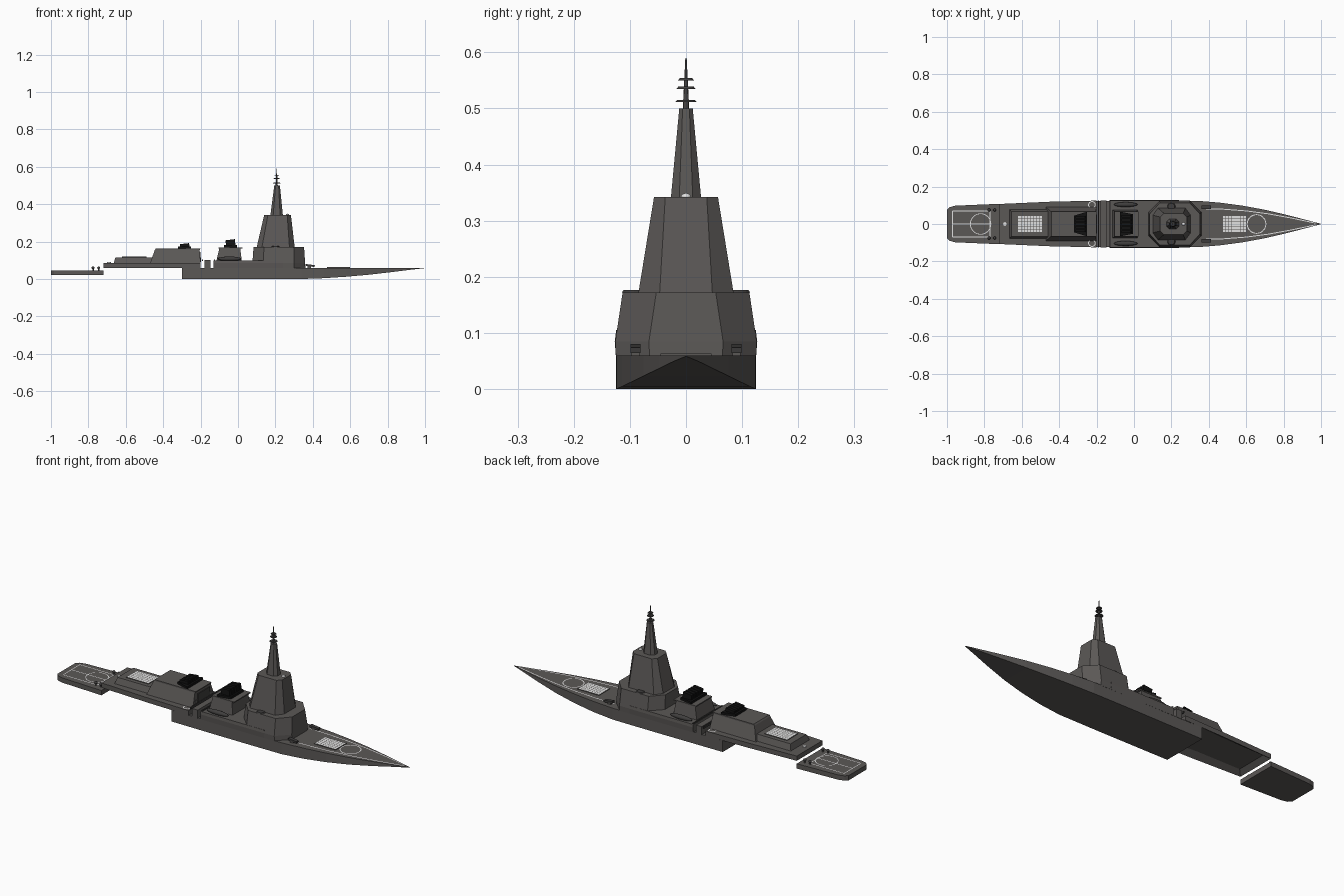
import bpy, bmesh, math
from mathutils import Vector, Matrix

cube = bpy.data.objects.get("Cube")
if cube:
    bpy.data.objects.remove(cube, do_unlink=True)


def material(name, r, g, b):
    m = bpy.data.materials.new(name)
    m.use_nodes = True
    m.diffuse_color = (r, g, b, 1)
    m.node_tree.nodes["Principled BSDF"].inputs["Base Color"].default_value = (r, g, b, 1)
    return m


GREY = material("ship grey", 0.105, 0.098, 0.094)
DARK = material("dark grey", 0.05, 0.048, 0.047)
BLACK = material("funnel black", 0.006, 0.006, 0.006)
WHITE = material("marking white", 0.75, 0.75, 0.75)


def finish(name, bm, mat, smooth=False):
    bmesh.ops.recalc_face_normals(bm, faces=bm.faces)
    me = bpy.data.meshes.new(name)
    bm.to_mesh(me)
    bm.free()
    me.materials.append(mat)
    ob = bpy.data.objects.new(name, me)
    bpy.context.collection.objects.link(ob)
    if smooth:
        for p in me.polygons:
            p.use_smooth = True
    return ob


def mirrored(half):
    """Close a half outline by mirroring it across the centreline."""
    return half + [(x, -y) for x, y in reversed(half)]


def octagon(x0, x1, w, cx, cy):
    """Plan with cut corners."""
    return mirrored([(x0, w - cy), (x0 + cx, w), (x1 - cx, w), (x1, w - cy)])


def rect(x0, x1, w, w1=None):
    return mirrored([(x0, w), (x1, w if w1 is None else w1)])


def loft(name, levels, mat=GREY, recess=0):
    """Skin matching plans at rising heights; levels = [(z, plan), ...]."""
    bm = bmesh.new()
    rings = [[bm.verts.new((x, y, z)) for x, y in plan] for z, plan in levels]
    n = len(rings[0])
    for a, b in zip(rings, rings[1:]):
        for i in range(n):
            j = (i + 1) % n
            bm.faces.new((a[i], a[j], b[j], b[i]))
    bottom = bm.faces.new(rings[0])
    bm.faces.new(rings[-1])
    if recess:
        bmesh.ops.recalc_face_normals(bm, faces=bm.faces)
        bmesh.ops.inset_region(bm, faces=[bottom], thickness=0.035, depth=-recess)
    return finish(name, bm, mat)


def box(name, centre, size, mat=GREY, tilt=0):
    bm = bmesh.new()
    bmesh.ops.create_cube(bm, size=1, matrix=Matrix.Translation(centre)
                          @ Matrix.Rotation(tilt, 4, 'Y') @ Matrix.Diagonal((*size, 1)))
    return finish(name, bm, mat)


def cone(name, centre, r1, r2, depth, mat=GREY, sides=16):
    bm = bmesh.new()
    bmesh.ops.create_cone(bm, cap_ends=True, segments=sides, radius1=r1, radius2=r2,
                          depth=depth, matrix=Matrix.Translation(centre))
    return finish(name, bm, mat)


def ball(name, centre, size, mat=GREY):
    bm = bmesh.new()
    bmesh.ops.create_uvsphere(bm, u_segments=16, v_segments=8, radius=1,
                              matrix=Matrix.Translation(centre) @ Matrix.Diagonal((*size, 1)))
    return finish(name, bm, mat, True)


def stripe(name, points, z, width=0.005, closed=False):
    """Thin painted line laid on a deck."""
    bm = bmesh.new()
    pts = [Vector((x, y, z + 0.0015)) for x, y in points]
    if closed:
        pts.append(pts[0])
    for a, b in zip(pts, pts[1:]):
        d = (b - a).normalized()
        side = Vector((-d.y, d.x, 0)) * width / 2
        bm.faces.new([bm.verts.new(p) for p in (a - side, b - side, b + side, a + side)])
    return finish(name, bm, WHITE)


def circle(x, y, r, n=32):
    return [(x + r * math.cos(math.tau * i / n), y + r * math.sin(math.tau * i / n))
            for i in range(n)]


def missile_grid(name, x0, x1, w, z, nx=8, ny=6):
    """White hatch cells on a raised plate."""
    box(name + "_plate", ((x0 + x1) / 2, 0, z + 0.001), (x1 - x0, 2 * w, 0.004))
    bm = bmesh.new()
    dx, dy = (x1 - x0) / nx, 2 * w / ny
    for i in range(nx):
        for j in range(ny):
            c = Vector((x0 + (i + .5) * dx, -w + (j + .5) * dy, z + 0.004))
            bm.faces.new([bm.verts.new(c + Vector((sx * dx * .44, sy * dy * .44, 0)))
                          for sx, sy in ((-1, -1), (1, -1), (1, 1), (-1, 1))])
    finish(name + "_hatches", bm, WHITE)


def exhausts(name, x0, x1, w0, w1, z, top):
    """Black trapezoid base with a row of raked uptakes."""
    loft(name + "_base", [(z - 0.002, rect(x0, x1, w0, w1)), (z + 0.012, rect(x0, x1, w0, w1))], BLACK)
    w = min(w0, w1)
    for i in range(5):
        y = -w + w * (2 * i + 1) / 5
        box(f"{name}_uptake_{i}", ((x0 + x1) / 2, y, (z + top) / 2),
            ((x1 - x0) * .72, w * .3, top - z - .006), BLACK, -0.12)


# Main hull: straight sides, keel rising towards the pointed bow
BEAM, DECK = 0.125, 0.06
sections = [(-.3, .123), (.1, .125), (.34, .124), (.46, .114), (.58, .098),
            (.7, .076), (.82, .048), (.92, .022), (1.0, .0008)]
bm = bmesh.new()
rings = []
for x, w in sections:
    keel = min(DECK * (1 - w / .123), DECK - .002) if x > .34 else 0
    rings.append([bm.verts.new((x, y, z)) for y, z in
                  ((-w, keel), (w, keel), (w, DECK), (-w, DECK))])
for a, b in zip(rings, rings[1:]):
    for i in range(4):
        j = (i + 1) % 4
        bm.faces.new((a[i], a[j], b[j], b[i]))
bm.faces.new(rings[0])
bm.faces.new(rings[-1])
finish("main_hull", bm, GREY)

# Separate stern deck and the raised after deck
stern = mirrored([(-1, .075), (-.985, .09), (-.955, .098), (-.72, .108)])
loft("stern_deck", [(.02, stern), (.045, stern)])
after = mirrored([(-.72, .107), (-.45, .119), (-.2, .125)])
loft("after_deck", [(.06, after), (.085, after)], recess=.02)

# Amidships decks and cross wall
box("cross_wall", (-.163, 0, .08), (.032, .25, .044))
loft("midship_deck", [(.058, rect(-.13, .24, .125)), (.085, rect(-.13, .24, .127)),
                      (.1, rect(-.13, .24, .125))])
for x in (-.19, -.125):
    box("deck_edge_rail", (x, 0, .1), (.006, .25, .01), DARK)

# Hangar and after missile block
loft("after_block", [(.084, rect(-.665, -.2, .078)), (.116, rect(-.655, -.2, .066))])
loft("hangar", [(.084, rect(-.47, -.2, .09)), (.155, rect(-.445, -.205, .066)),
                (.162, rect(-.44, -.2, .066))])
box("hangar_door", (-.199, 0, .118), (.004, .1, .055), DARK)
missile_grid("after_missiles", -.62, -.49, .045, .116)
exhausts("after_funnel", -.32, -.25, .045, .066, .162, .192)

# Forward funnel
loft("funnel_house", [(.099, rect(-.115, .02, .075)), (.163, rect(-.1, .012, .066))])
box("funnel_roof", (-.04, 0, .166), (.13, .136, .006))
exhausts("forward_funnel", -.075, -.005, .066, .052, .169, .213)

# Bridge block, tower and mast
loft("bridge_block", [(.058, octagon(.075, .36, .125, .06, .06)),
                      (.085, octagon(.077, .359, .126, .06, .06)),
                      (.172, octagon(.083, .353, .113, .055, .06))])
loft("tower", [(.17, octagon(.1, .303, .085, .028, .038)),
               (.342, octagon(.14, .283, .057, .02, .02))])
loft("mast", [(.34, octagon(.173, .24, .027, .015, .015)),
              (.5, octagon(.194, .224, .012, .007, .006))])
cone("mast_pole", (.207, 0, .542), .006, .0012, .096, sides=8)
for z, r in ((.513, .02), (.537, .017), (.552, .014)):
    cone("mast_disc", (.207, 0, z), r, r * .8, .004, DARK)
ball("tower_dome", (.265, 0, .343), (.009, .009, .006), WHITE)

# Foredeck
missile_grid("forward_missiles", .475, .6, .045, DECK)
stripe("foredeck_circle", circle(.655, 0, .05), DECK, closed=True)

# Stern landing pad
stripe("landing_outline", [(-.97, -.07), (-.77, -.07), (-.77, .07), (-.97, .07)], .045, .004, True)
stripe("landing_circle", circle(-.82, 0, .055), .045, .004, True)
stripe("landing_centreline", [(-.97, 0), (-.77, 0)], .045, .004)

# Paired fittings
for side, s in (("left", 1), ("right", -1)):
    stripe(side + "_bow_line", [(.36, s * .082), (.48, s * .079), (.6, s * .07), (.72, s * .054),
                                (.84, s * .032), (.97, s * .005)], DECK)
    ball(side + "_boat", (-.045, s * .104, .108), (.064, .013, .012), DARK)
    stripe(side + "_raft_ring", circle(-.225, s * .102, .018, 20), .085, .005, True)
    cone(side + "_bridge_dish", (.2, s * .093, .174), .022, .018, .005, DARK)
    box(side + "_deck_gun", (.385, s * .09, .072), (.05, .018, .01), DARK, .12)
    box(side + "_gun_mount", (.38, s * .09, .064), (.018, .014, .012))
    for x in (-.775, -.745):
        cone(side + "_bollard", (x, s * .075, .05), .004, .004, .012, sides=8)
        ball(side + "_bollard_head", (x, s * .075, .06), (.008, .008, .007), DARK)
cone("deck_cap", (-.69, 0, .087), .01, .01, .005, WHITE, 12)
